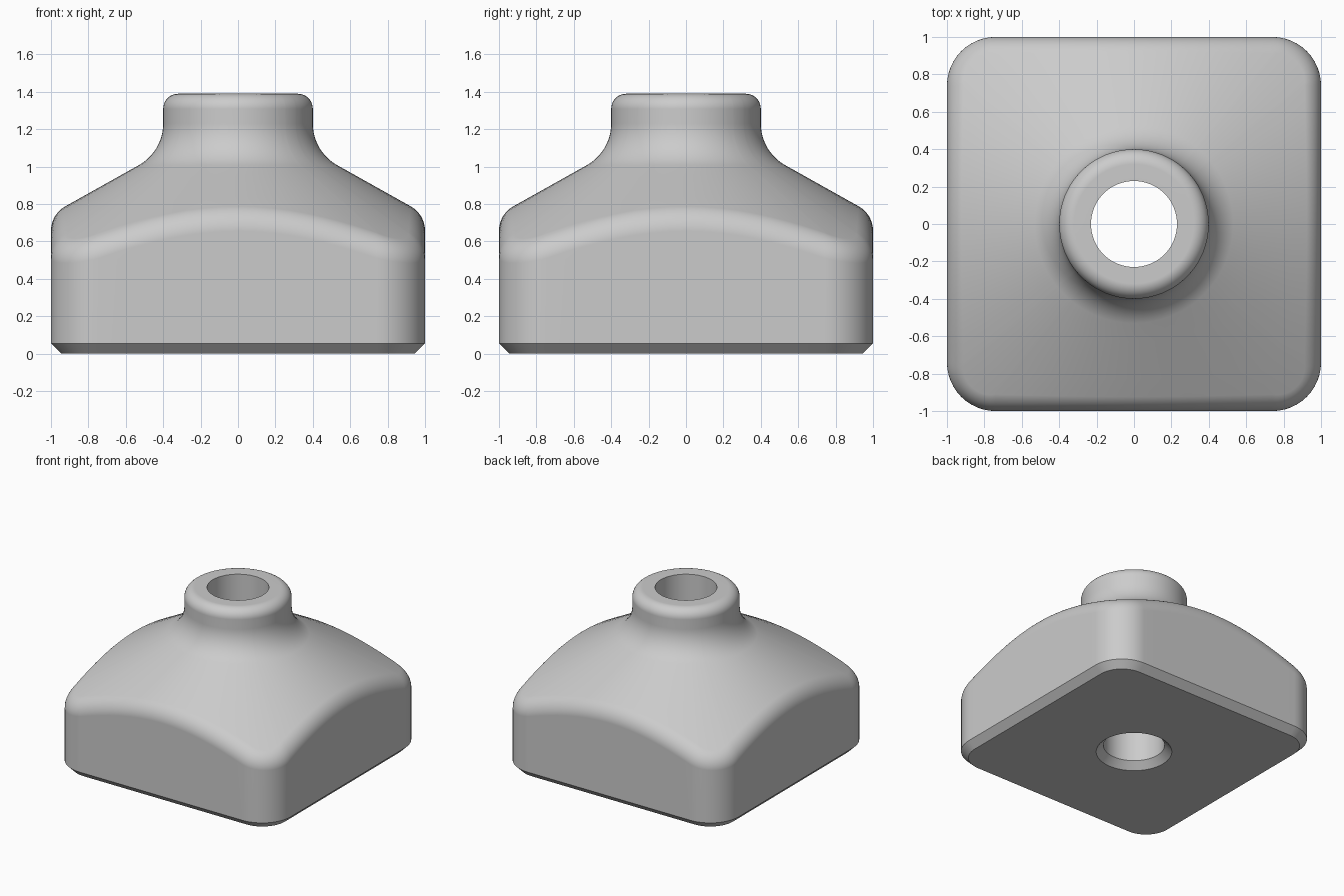
import bpy, bmesh
from math import sin, cos, pi, atan, atan2, tan, radians, hypot
from mathutils import Vector

cube = bpy.data.objects.get("Cube")
if cube:
    bpy.data.objects.remove(cube, do_unlink=True)

CORNER = 0.26            # plan corner radius
CHAMFER = 0.055
EDGE = 0.15              # fillet between walls and cone
SLOPE = 0.56
NECK, BORE, TOP = 0.4, 0.23, 1.39
LIP = 0.08
STEPS = 10


def cone(r):
    return 0.745 + SLOPE * (1 - r)


# Rounded square outline: points with outward normals
outline = []
flat = 1 - CORNER
for side in range(4):
    turn = side * pi / 2
    local = []
    for i in range(16):
        local.append((Vector((1, flat * (i / 8 - 1))), 0))
    for i in range(12):
        a = i / 12 * pi / 2
        local.append((Vector((flat + CORNER * cos(a), flat + CORNER * sin(a))), a))
    for p, a in local:
        q = Vector((p.x * cos(turn) - p.y * sin(turn), p.x * sin(turn) + p.y * cos(turn)))
        outline.append((q, Vector((cos(a + turn), sin(a + turn)))))


def section(p, n):
    """Closed section at one outline point, from the base up and down the bore."""
    pts = []

    def inset(d, z):
        q = p - n * d
        pts.append((q.x, q.y, z))

    # Base chamfer and wall
    inset(CHAMFER, 0)
    inset(0, CHAMFER)
    # Rolled edge, following the cone's slope across the wall
    pitch = atan(SLOPE * n.dot(p.normalized()))
    bend = pi / 2 - pitch
    start = cone(p.length) - EDGE * tan(bend / 2)
    for i in range(STEPS + 1):
        a = bend * i / STEPS
        inset(EDGE * (1 - cos(a)), start + EDGE * sin(a))
    x, y, z = pts[-1]
    ang, outer = atan2(y, x), hypot(x, y)

    def ring(r, z):
        pts.append((r * cos(ang), r * sin(ang), z))

    # Cone
    turn = pi / 2 - atan(SLOPE)
    rad = 0.255
    foot = NECK + rad * (1 - cos(turn))
    for t in (0.25, 0.5, 0.75):
        r = outer + (foot - outer) * t
        ring(r, cone(r))
    # Neck fillet
    base = cone(NECK) + rad * tan(turn / 2)
    for i in range(STEPS + 1):
        a = turn * (1 - i / STEPS)
        ring(NECK + rad * (1 - cos(a)), base - rad * sin(a))
    # Rounded lip
    for i in range(STEPS + 1):
        a = pi / 2 * i / STEPS
        ring(NECK - LIP * (1 - cos(a)), TOP - LIP + LIP * sin(a))
    # Bore and its lower chamfer
    ring(BORE, TOP)
    ring(BORE, CHAMFER)
    ring(BORE + CHAMFER, 0)
    return pts


bm = bmesh.new()
columns = [[bm.verts.new(c) for c in section(p, n)] for p, n in outline]
for k, col in enumerate(columns):
    nxt = columns[(k + 1) % len(columns)]
    for j in range(len(col)):
        m = (j + 1) % len(col)
        bm.faces.new((col[j], nxt[j], nxt[m], col[m]))
bmesh.ops.recalc_face_normals(bm, faces=bm.faces[:])
mesh = bpy.data.meshes.new("domed_block")
bm.to_mesh(mesh)
bm.free()

block = bpy.data.objects.new("domed_block", mesh)
bpy.context.collection.objects.link(block)

# Single grey finish
grey = bpy.data.materials.new("light_grey")
grey.use_nodes = True
colour = (0.6, 0.6, 0.6, 1)
grey.diffuse_color = colour
grey.node_tree.nodes["Principled BSDF"].inputs["Base Color"].default_value = colour
mesh.materials.append(grey)

# Smooth shading with crisp chamfers
bpy.ops.object.select_all(action='DESELECT')
block.select_set(True)
bpy.context.view_layer.objects.active = block
bpy.ops.object.shade_smooth_by_angle(angle=radians(30))
weighted = block.modifiers.new("even_shading", 'WEIGHTED_NORMAL')
weighted.keep_sharp = True
